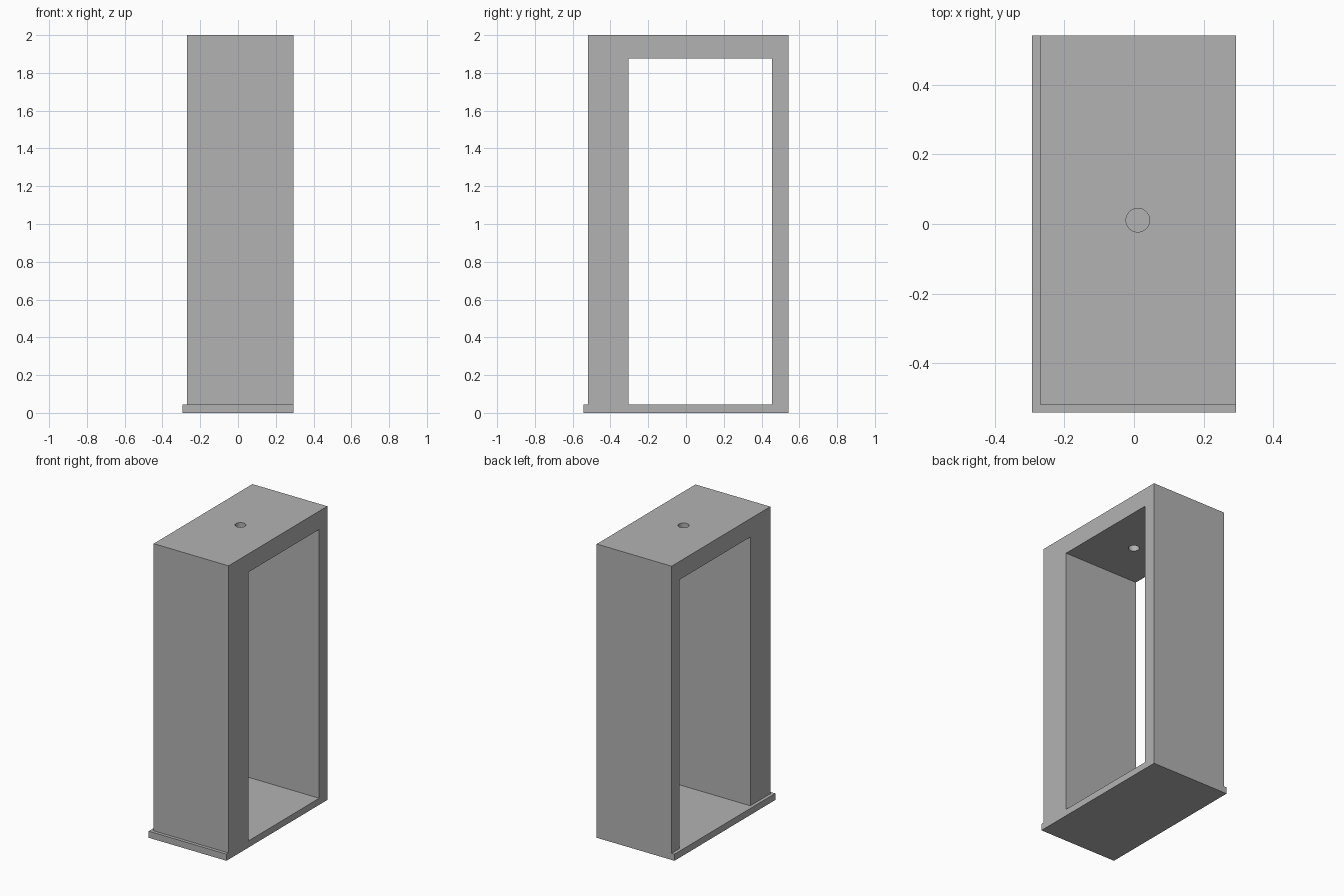
import bpy
import math

cube = bpy.data.objects.get("Cube")
if cube:
    bpy.data.objects.remove(cube, do_unlink=True)

GREY = (0.45, 0.45, 0.45, 1.0)
mat = bpy.data.materials.new("plain grey")
mat.use_nodes = True
mat.diffuse_color = GREY
mat.node_tree.nodes["Principled BSDF"].inputs["Base Color"].default_value = GREY


def box(name, lo, hi):
    """Box between two opposite corners."""
    centre = [(a + b) / 2 for a, b in zip(lo, hi)]
    bpy.ops.mesh.primitive_cube_add(size=1, location=centre)
    ob = bpy.context.object
    ob.name = name
    ob.scale = [b - a for a, b in zip(lo, hi)]
    bpy.ops.object.transform_apply(location=True, rotation=False, scale=True)
    ob.data.materials.append(mat)
    return ob


def combine(target, tool, operation):
    """Apply a boolean and discard the helper."""
    tool.hide_render = True
    mod = target.modifiers.new(operation.lower(), "BOOLEAN")
    mod.operation = operation
    mod.solver = "EXACT"
    mod.object = tool
    bpy.context.view_layer.objects.active = target
    bpy.ops.object.modifier_apply(modifier=mod.name)
    bpy.data.objects.remove(tool, do_unlink=True)


X, Y = 0.293, 0.542          # half width and depth of the base
STEP, BASE_H = 0.022, 0.045  # base lip overhang and thickness

# Upright body, flush with the base on the left and back
frame = box("open_frame", (-X + STEP, -Y + STEP, 0), (X, Y, 2))

# Base slab with a lip at the front and right
combine(frame, box("base_slab", (-X, -Y, 0), (X, Y, BASE_H)), "UNION")

# Opening straight through from side to side
combine(frame, box("opening_cutter", (-1, -0.305, BASE_H), (1, 0.455, 1.875)), "DIFFERENCE")

# Round hole through the middle of the top
bpy.ops.mesh.primitive_cylinder_add(vertices=48, radius=0.034, depth=0.4,
                                    location=(STEP / 2, STEP / 2, 2))
hole = bpy.context.object
hole.name = "hole_cutter"
hole.data.materials.append(mat)
combine(frame, hole, "DIFFERENCE")

# Smooth hole wall, sharp box edges
bpy.ops.object.select_all(action="DESELECT")
frame.select_set(True)
bpy.context.view_layer.objects.active = frame
bpy.ops.object.shade_smooth_by_angle(angle=math.radians(30))
